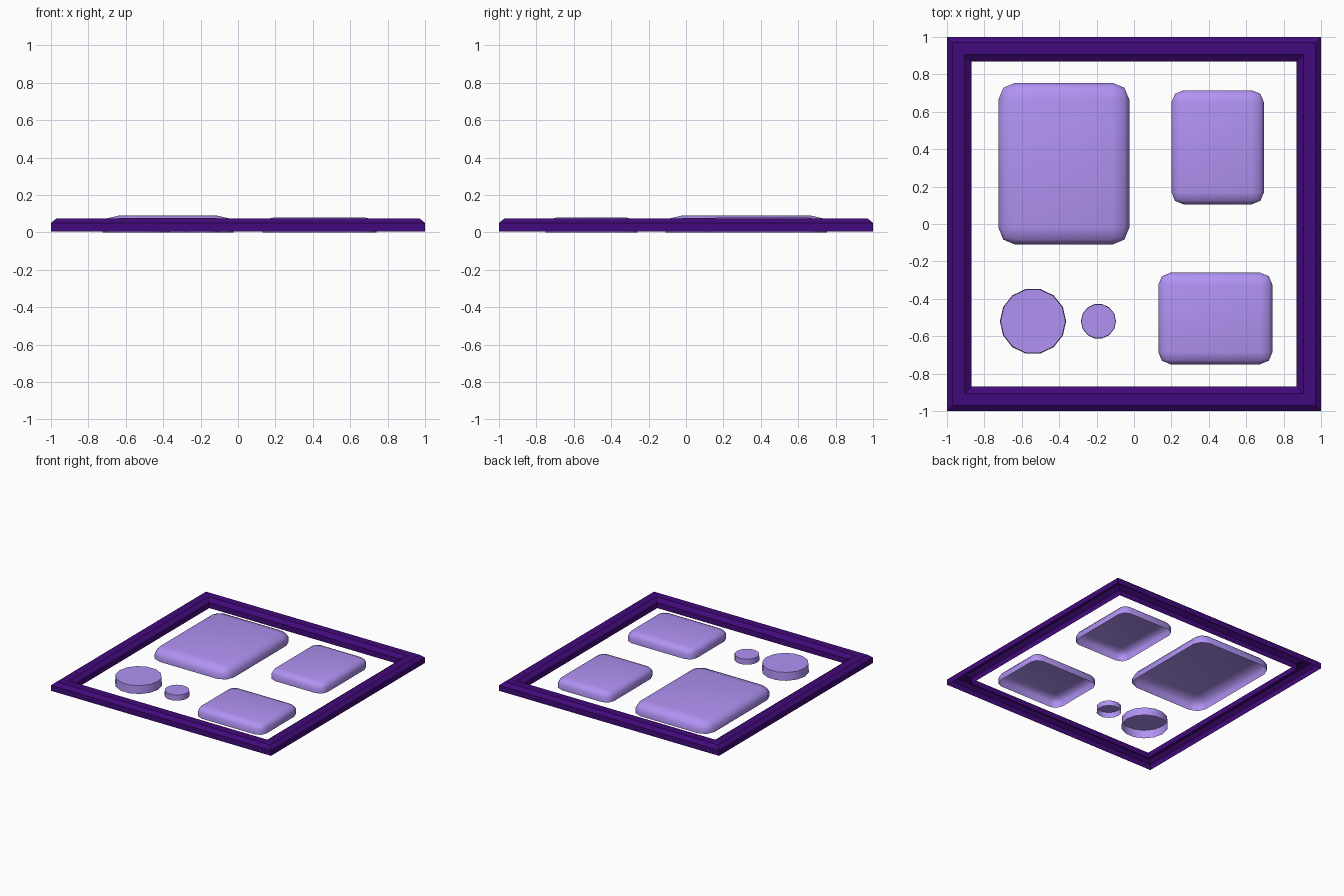
import bpy, bmesh, math
from mathutils import Matrix

if "Cube" in bpy.data.objects:
    bpy.data.objects.remove(bpy.data.objects["Cube"])


def material(name, rgb):
    m = bpy.data.materials.new(name)
    m.diffuse_color = (*rgb, 1)
    m.use_nodes = True
    m.node_tree.nodes["Principled BSDF"].inputs["Base Color"].default_value = m.diffuse_color
    return m


violet = material("dark_violet", (0.055, 0.003, 0.2))
lilac = material("lilac", (0.44, 0.29, 0.9))


def finish(name, bm, mat, angle=None):
    me = bpy.data.meshes.new(name)
    bm.to_mesh(me)
    bm.free()
    ob = bpy.data.objects.new(name, me)
    bpy.context.collection.objects.link(ob)
    me.materials.append(mat)
    if angle:
        bpy.ops.object.select_all(action='DESELECT')
        ob.select_set(True)
        bpy.context.view_layer.objects.active = ob
        bpy.ops.object.shade_smooth_by_angle(angle=math.radians(angle))
    return ob


def frame():
    # chamfered strip, open underneath, swept round a square with mitred corners
    profile = [(1, 0.005), (1, 0.05), (0.97, 0.075),
               (0.905, 0.075), (0.87, 0.05), (0.87, 0.005)]
    bm = bmesh.new()
    rings = [[bm.verts.new((sx * r, sy * r, z))
              for sx, sy in ((-1, -1), (1, -1), (1, 1), (-1, 1))]
             for r, z in profile]
    for a, b in zip(rings, rings[1:]):
        for i in range(4):
            j = (i + 1) % 4
            bm.faces.new((a[i], a[j], b[j], b[i]))
    finish("frame", bm, violet)


def pad(name, x0, x1, y0, y1, height, radius, drop):
    # bottomless box with rounded corners; the rounding is squashed vertically
    squash = drop / radius
    bm = bmesh.new()
    bmesh.ops.create_cube(bm, size=1)
    bmesh.ops.translate(bm, verts=bm.verts, vec=(0, 0, 0.5))
    bmesh.ops.scale(bm, verts=bm.verts, vec=(x1 - x0, y1 - y0, height / squash))
    bm.normal_update()
    bmesh.ops.delete(bm, geom=[f for f in bm.faces if f.normal.z < -0.5],
                     context='FACES_ONLY')
    edges = [e for e in bm.edges if any(v.co.z > 0.001 for v in e.verts)]
    bmesh.ops.bevel(bm, geom=edges, offset=radius, offset_type='OFFSET',
                    segments=2, profile=0.5, affect='EDGES')
    bmesh.ops.scale(bm, verts=bm.verts, vec=(1, 1, squash))
    bmesh.ops.translate(bm, verts=bm.verts,
                        vec=((x0 + x1) / 2, (y0 + y1) / 2, 0))
    finish(name, bm, lilac, 50)


def disc(name, x, y, radius, height):
    # 14-sided bottomless button
    bm = bmesh.new()
    bmesh.ops.create_cone(bm, cap_ends=True, segments=14, radius1=radius,
                          radius2=radius * 0.98, depth=height,
                          matrix=Matrix.Translation((x, y, height / 2))
                          @ Matrix.Rotation(math.pi / 2, 4, 'Z'))
    bm.normal_update()
    bmesh.ops.delete(bm, geom=[f for f in bm.faces if f.normal.z < -0.5],
                     context='FACES_ONLY')
    finish(name, bm, lilac, 40)


frame()
pad("large_pad", -0.725, -0.025, -0.11, 0.755, 0.09, 0.09, 0.05)
pad("upper_pad", 0.20, 0.695, 0.105, 0.715, 0.08, 0.065, 0.036)
pad("lower_pad", 0.13, 0.74, -0.75, -0.26, 0.08, 0.065, 0.036)
disc("large_button", -0.54, -0.52, 0.177, 0.067)
disc("small_button", -0.19, -0.52, 0.094, 0.045)
